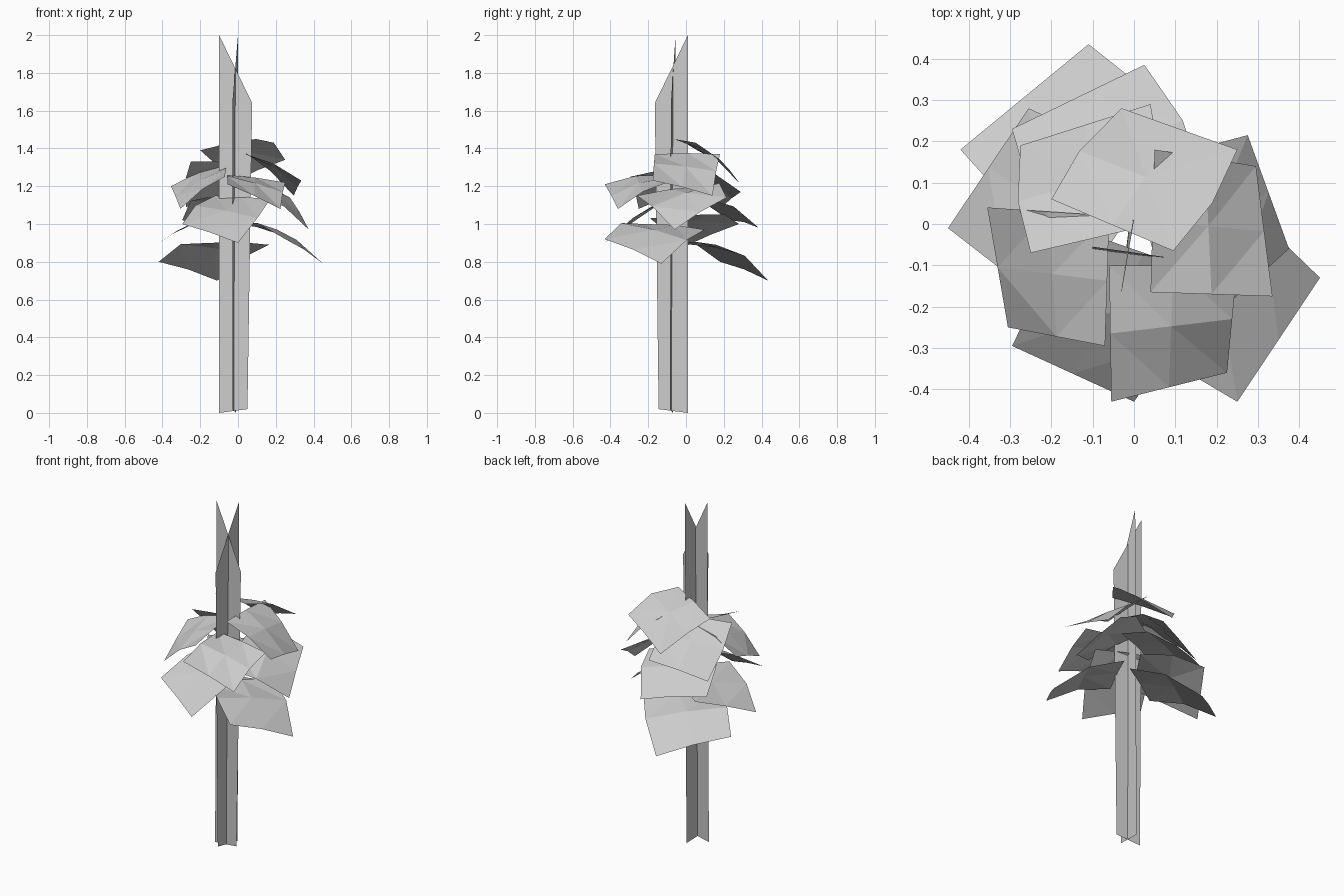
import bpy
import bmesh
from mathutils import Vector

# Remove the default cube only
default_cube = bpy.data.objects.get("Cube")
if default_cube:
    bpy.data.objects.remove(default_cube, do_unlink=True)


def make_material(name, colour):
    material = bpy.data.materials.new(name)
    material.use_nodes = True
    material.diffuse_color = colour
    shader = material.node_tree.nodes["Principled BSDF"]
    shader.inputs["Base Color"].default_value = colour
    shader.inputs["Roughness"].default_value = 0.9
    return material


plain_grey = make_material("plain_grey", (0.6, 0.6, 0.6, 1))


def finish(name, mesh_builder):
    """Turn a bmesh into a flat shaded object of the shared colour."""
    mesh = bpy.data.meshes.new(name)
    mesh_builder.to_mesh(mesh)
    mesh_builder.free()
    mesh.materials.append(plain_grey)
    leaf_object = bpy.data.objects.new(name, mesh)
    bpy.context.collection.objects.link(leaf_object)
    return leaf_object


def panel(name, *outline):
    """Single flat sheet from its outline."""
    builder = bmesh.new()
    builder.faces.new([builder.verts.new(point) for point in outline])
    finish(name, builder)


def leaf(name, near_a, tip_a, tip_b, near_b, arch=0.04, spread=0.06):
    """Drooping sheet: straight ends, with the middle row raised and widened."""
    near_a, tip_a, tip_b, near_b = map(Vector, (near_a, tip_a, tip_b, near_b))
    middle_a = near_a.lerp(tip_a, 0.5)
    middle_b = near_b.lerp(tip_b, 0.5)
    widen = (middle_a - middle_b) * spread
    lift = Vector((0, 0, arch))
    rows = [
        (near_a, near_b),
        (middle_a + widen + lift, middle_b - widen + lift),
        (tip_a, tip_b),
    ]
    builder = bmesh.new()
    grid = []
    for left, right in rows:
        centre = left.lerp(right, 0.5) + lift * 0.25
        grid.append([builder.verts.new(p) for p in (left, centre, right)])
    for lower, upper in zip(grid, grid[1:]):
        for i in range(len(lower) - 1):
            builder.faces.new((lower[i], upper[i], upper[i + 1], lower[i + 1]))
    bmesh.ops.triangulate(builder, faces=builder.faces[:])
    builder.normal_update()
    if sum(face.normal.z for face in builder.faces) < 0:
        bmesh.ops.reverse_faces(builder, faces=builder.faces[:])
    finish(name, builder)


# Stem: two crossed upright sheets with slanted tops
panel("stem_sheet_across",
      (-.1, -.07, 0), (.05, -.085, .02), (.075, -.08, 1.64), (-.1, -.055, 2))
panel("stem_sheet_deep",
      (-.01, .01, 0), (-.03, -.145, .02), (-.03, -.165, 1.64), (0, .01, 2))

# Lowest ring of leaves
leaf("low_back_leaf",
     (.165, .16, .89), (-.11, .435, .7), (-.42, .18, .8), (-.15, -.05, .9))
leaf("low_front_leaf",
     (.15, .1, .97), (.45, -.13, .79), (.25, -.43, .92), (-.02, -.22, 1))
leaf("low_right_leaf",
     (.04, .1, 1.05), (-.255, .28, 1), (-.45, -.01, .88), (-.15, -.19, 1.03),
     arch=0.02)

# Middle ring of leaves
leaf("middle_front_leaf",
     (.17, -.12, 1.13), (0, -.43, .9), (-.295, -.295, 1), (-.12, -.02, 1.15),
     arch=0.02)
leaf("middle_back_leaf",
     (.17, .1, 1.13), (.025, .385, .98), (-.295, .23, 1.02), (-.17, -.05, 1.14))
leaf("middle_left_leaf",
     (0, .1, 1.2), (.275, .215, 1.14), (.375, -.06, .97), (.1, -.26, 1.15))

# Upper ring of leaves
leaf("upper_front_leaf",
     (.25, -.1, 1.22), (.225, -.36, 1.08), (-.055, -.43, 1.21), (-.06, -.1, 1.26),
     arch=0.02, spread=0)
leaf("upper_right_leaf",
     (-.06, .02, 1.31), (-.355, .04, 1.2), (-.305, -.25, 1.08), (-.07, -.295, 1.25),
     arch=0.02, spread=0)
leaf("upper_back_leaf",
     (.05, 0, 1.32), (.04, .29, 1.17), (-.275, .19, 1.09), (-.25, -.07, 1.33),
     arch=0.02)
leaf("upper_left_leaf",
     (.04, -.165, 1.37), (.335, -.175, 1.23), (.295, .14, 1.15), (.05, .18, 1.37),
     arch=0.02, spread=0)

# Crown leaf
leaf("crown_leaf",
     (.095, -.065, 1.45), (.25, .18, 1.34), (-.03, .28, 1.22), (-.2, .06, 1.39),
     arch=0.03)
